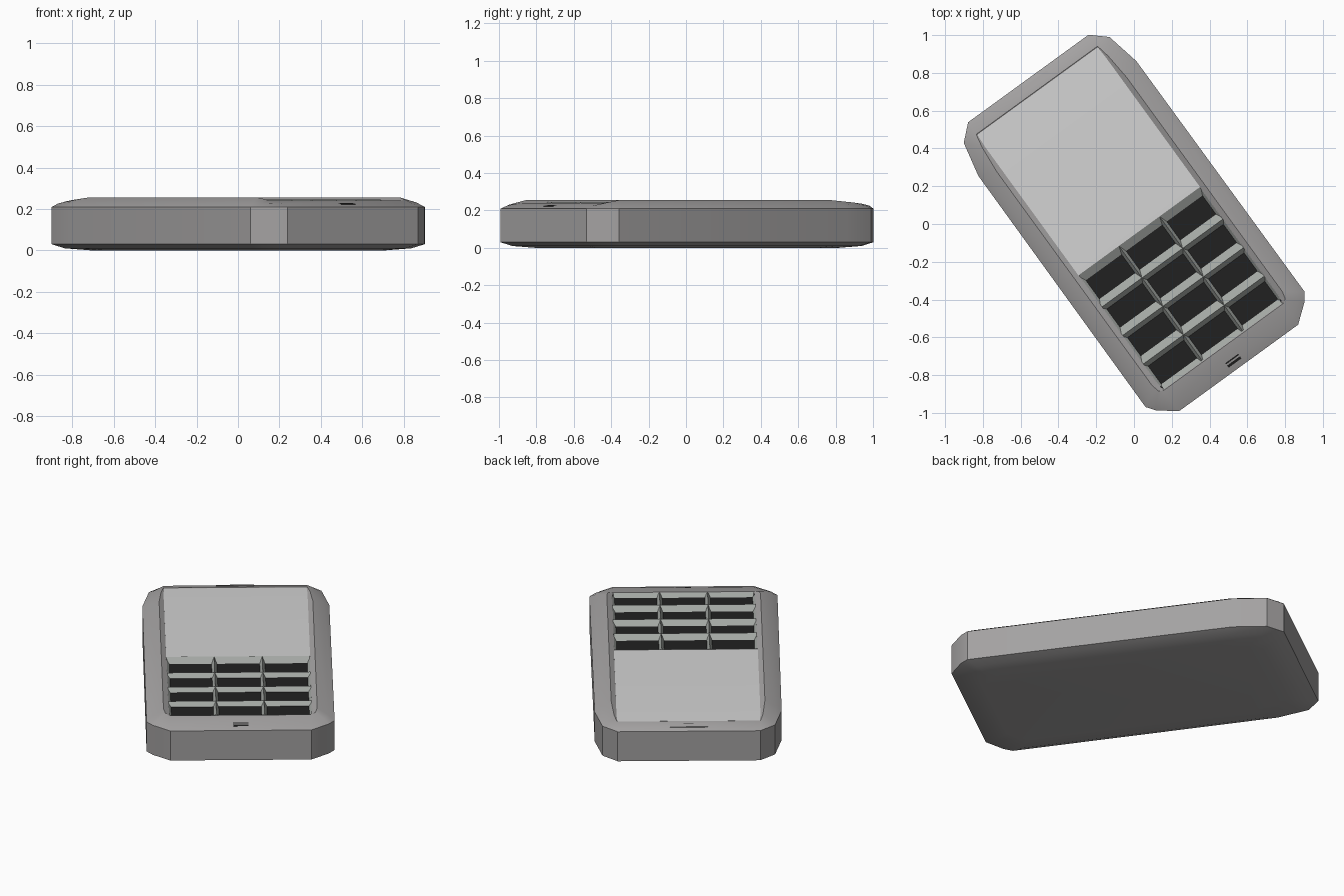
import bpy, bmesh, math

cube = bpy.data.objects.get("Cube")
if cube:
    bpy.data.objects.remove(cube, do_unlink=True)

TURN = math.radians(36)  # the handset lies turned on the ground


def material(name, r, g, b):
    m = bpy.data.materials.new(name)
    m.use_nodes = True
    m.diffuse_color = (r, g, b, 1)
    m.node_tree.nodes["Principled BSDF"].inputs["Base Color"].default_value = (r, g, b, 1)
    return m


casing = material("warm grey casing", 0.37, 0.36, 0.36)
frame = material("key frame grey", 0.37, 0.39, 0.37)
glass = material("pale screen", 0.65, 0.65, 0.65)
black = material("black", 0.015, 0.015, 0.015)


def loft(name, rings, mat, smooth=None):
    """Skin a list of closed rings and cap both ends."""
    bm = bmesh.new()
    loops = [[bm.verts.new(p) for p in ring] for ring in rings]
    n = len(loops[0])
    for a, b in zip(loops, loops[1:]):
        for i in range(n):
            j = (i + 1) % n
            bm.faces.new((a[i], a[j], b[j], b[i]))
    bm.faces.new(loops[0][::-1])
    bm.faces.new(loops[-1])
    bmesh.ops.recalc_face_normals(bm, faces=bm.faces)
    mesh = bpy.data.meshes.new(name)
    bm.to_mesh(mesh)
    bm.free()
    mesh.materials.append(mat)
    obj = bpy.data.objects.new(name, mesh)
    obj.rotation_euler.z = TURN
    bpy.context.collection.objects.link(obj)
    if smooth:
        bpy.ops.object.select_all(action="DESELECT")
        bpy.context.view_layer.objects.active = obj
        obj.select_set(True)
        bpy.ops.object.shade_smooth_by_angle(angle=math.radians(smooth))
    return obj


def mirrored(half):
    return half + [(-x, y, z) for x, y, z in reversed(half)]


def across(name, profile, half_width, mat, smooth=None):
    """Extrude a (y, z) profile across the width."""
    return loft(name, [[(x, y, z) for y, z in profile] for x in (-half_width, half_width)], mat, smooth)


def along(name, profile, y0, y1, mat):
    """Extrude an (x, z) profile along the length."""
    return loft(name, [[(x, y, z) for x, z in profile] for y in (y0, y1)], mat)


def plate(name, y, half_w, half_d, z0, z1, mat, slope=0):
    """Thin plate, tilted to follow a sloping end."""
    a, b = y - half_d, y + half_d
    s = slope * half_d
    return across(name, [(a, z0 - s), (b, z0 + s), (b, z1 + s), (a, z1 - s)], half_w, mat)


# Casing: outline, rail ridge and recess edge share one point order
outline = [(.39, -.942), (.487, -.865), (.52, -.82), (.517, .69), (.477, .877), (.394, .952)]
ridge = [(.395, -.805, .24), (.415, -.79, .248), (.425, -.75, .255),
         (.425, .65, .255), (.412, .8, .243), (.397, .875, .236)]
recess = [(.385, -.795, .234), (.392, -.785, .237), (.395, -.75, .238),
          (.395, .65, .238), (.395, .8, .235), (.39, .868, .232)]


def inset(d, z):
    return mirrored([(x * (1 - d / .52), y * (1 - d / .95), z) for x, y in outline])


shoulder = [(ox * .65 + rx * .35, oy * .65 + ry * .35, .216 + .35 * (rz - .21))
            for (ox, oy), (rx, ry, rz) in zip(outline, ridge)]
floor = [(x, y, .212) for x, y, z in recess]
loft("casing", [inset(.15, 0), inset(.05, .01), inset(0, .03), inset(0, .21),
                mirrored(shoulder), mirrored(ridge), mirrored(recess), mirrored(floor)],
     casing, 25)

# Screen, falling gently towards the top end
across("screen", [(-.048, .215), (.87, .215), (.87, .234), (.62, .242), (-.048, .243)],
       .398, glass, 25)

# Keypad: black keys under a grid of bevelled bars
PITCH, TOP, KEY_Z, BAR_Z = .1865, -.061, .221, .245
across("keys", [(-.79, .212), (-.05, .212), (-.05, KEY_Z), (-.79, KEY_Z)], .392, black)
across("screen_lower_bar", [(-.047, .213), (-.095, KEY_Z - .002), (-.047, BAR_Z)], .395, frame)
for row in range(1, 4):
    y = TOP - PITCH * row
    across(f"row_bar_{row}", [(y + .037, KEY_Z - .002), (y - .008, BAR_Z), (y - .034, KEY_Z - .002)],
           .395, frame)
across("keypad_lower_bar", [(-.768, KEY_Z - .002), (-.80, .213), (-.80, .238)], .387, frame)
for side, label in ((-1, "right"), (1, "left")):
    x = side * .133
    along(f"{label}_column_bar", [(x - .016, KEY_Z - .002), (x, BAR_Z), (x + .016, KEY_Z - .002)],
          -.795, -.05, frame)
    along(f"{label}_keypad_edge", [(side * .38, KEY_Z - .002), (side * .398, .213), (side * .398, .24)],
          -.78, -.05, frame)

# Earpiece and microphone plates on the sloping ends
plate("earpiece", .915, .105, .014, .222, .231, casing, -.3)
plate("microphone", -.895, .042, .015, .217, .226, black, .2)
